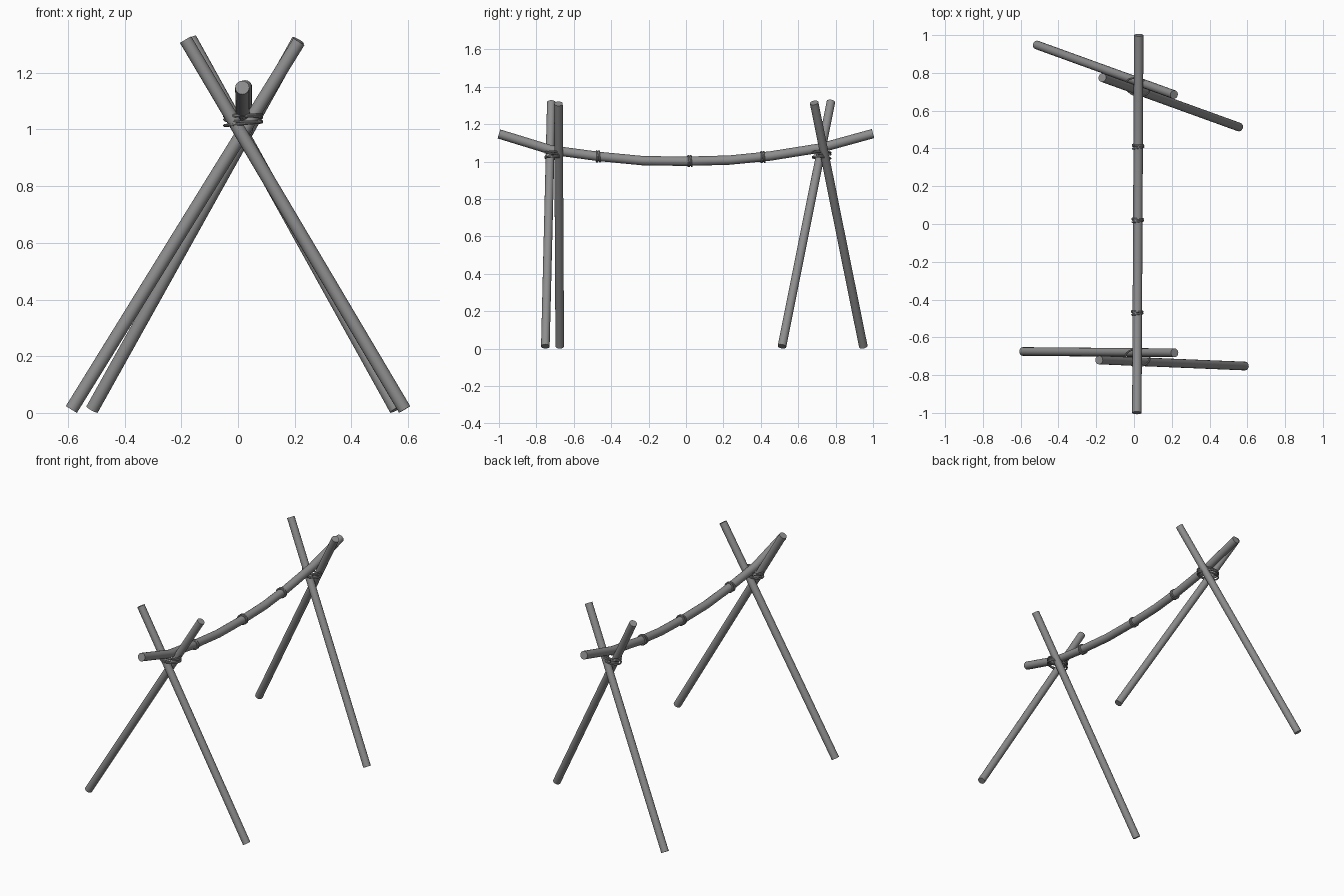
import bpy
import math
from mathutils import Vector

if "Cube" in bpy.data.objects:
    bpy.data.objects.remove(bpy.data.objects["Cube"])

grey = bpy.data.materials.new("weathered grey")
grey.use_nodes = True
grey.diffuse_color = (0.27, 0.27, 0.27, 1)
grey.node_tree.nodes["Principled BSDF"].inputs["Base Color"].default_value = grey.diffuse_color


def tube(name, points, radius, sides=16, closed=False):
    """Sweep a round section along a path and turn it into a mesh."""
    curve = bpy.data.curves.new(name, 'CURVE')
    curve.dimensions = '3D'
    curve.bevel_depth = radius
    curve.bevel_resolution = sides // 2 - 2
    curve.use_fill_caps = not closed
    spline = curve.splines.new('POLY')
    spline.points.add(len(points) - 1)
    for point, co in zip(spline.points, points):
        point.co = (*co, 1)
    spline.use_cyclic_u = closed
    obj = bpy.data.objects.new(name, curve)
    bpy.context.collection.objects.link(obj)
    bpy.ops.object.select_all(action='DESELECT')
    obj.select_set(True)
    bpy.context.view_layer.objects.active = obj
    bpy.ops.object.convert(target='MESH')
    obj = bpy.context.object
    obj.data.materials.clear()
    obj.data.materials.append(grey)
    bpy.ops.object.shade_smooth_by_angle(angle=math.radians(40))
    return obj


def lashing(name, centre, axis_u, axis_v, axis_w, tilts):
    """Rope turns around a centre: ellipse u, v with tilted offsets along w."""
    for i, (shift, tilt) in enumerate(tilts):
        ring = []
        for k in range(24):
            a = 2 * math.pi * k / 24
            ring.append(centre + axis_u * math.cos(a) + axis_v * math.sin(a)
                        + axis_w * (shift + tilt * math.cos(a + i)))
        tube(f"{name}_{i + 1}", ring, 0.005, 8, True)


# Crossed support poles: foot and tip centres
poles = {
    "front_pole_right": ((-0.588, -0.675, 0.012), (0.215, -0.682, 1.31)),
    "front_pole_left": ((0.588, -0.752, 0.012), (-0.185, -0.72, 1.317)),
    "back_pole_left": ((0.557, 0.513, 0.012), (-0.168, 0.775, 1.32)),
    "back_pole_right": ((-0.515, 0.948, 0.012), (0.212, 0.685, 1.315)),
}
for name, ends in poles.items():
    tube(name, ends, 0.023)

# Sagging cross beam
beam = [(-1, 1.148), (-0.72, 1.062), (-0.47, 1.028), (-0.23, 1.005), (0, 1.002),
        (0.23, 1.008), (0.45, 1.03), (0.72, 1.073), (1, 1.15)]
tube("cross_beam", [(0.02 + 0.005 * y, y, z) for y, z in beam], 0.025)

X, Y, Z = Vector((1, 0, 0)), Vector((0, 1, 0)), Vector((0, 0, 1))

# Rope lashings around the pole crossings
turns = [(-0.012, 0.006), (0, -0.006), (0.012, 0.005), (0.018, -0.004)]
for name, y, slant in (("front_lashing", -0.708, -0.05), ("back_lashing", 0.725, -0.35)):
    u = Vector((1, slant, 0)).normalized()
    v = Z.cross(u)
    lashing(name, Vector((0.018, y, 1.032)), u * 0.066, v * 0.045, Z, turns)

# Rope bands along the beam
for i, (y, z) in enumerate(((-0.47, 1.028), (0.02, 1.003), (0.41, 1.025))):
    lashing(f"beam_band_{i + 1}", Vector((0.02 + 0.005 * y, y, z)),
            X * 0.028, Z * 0.028, Y, [(-0.007, 0.004), (0.001, -0.005), (0.008, 0.003)])
